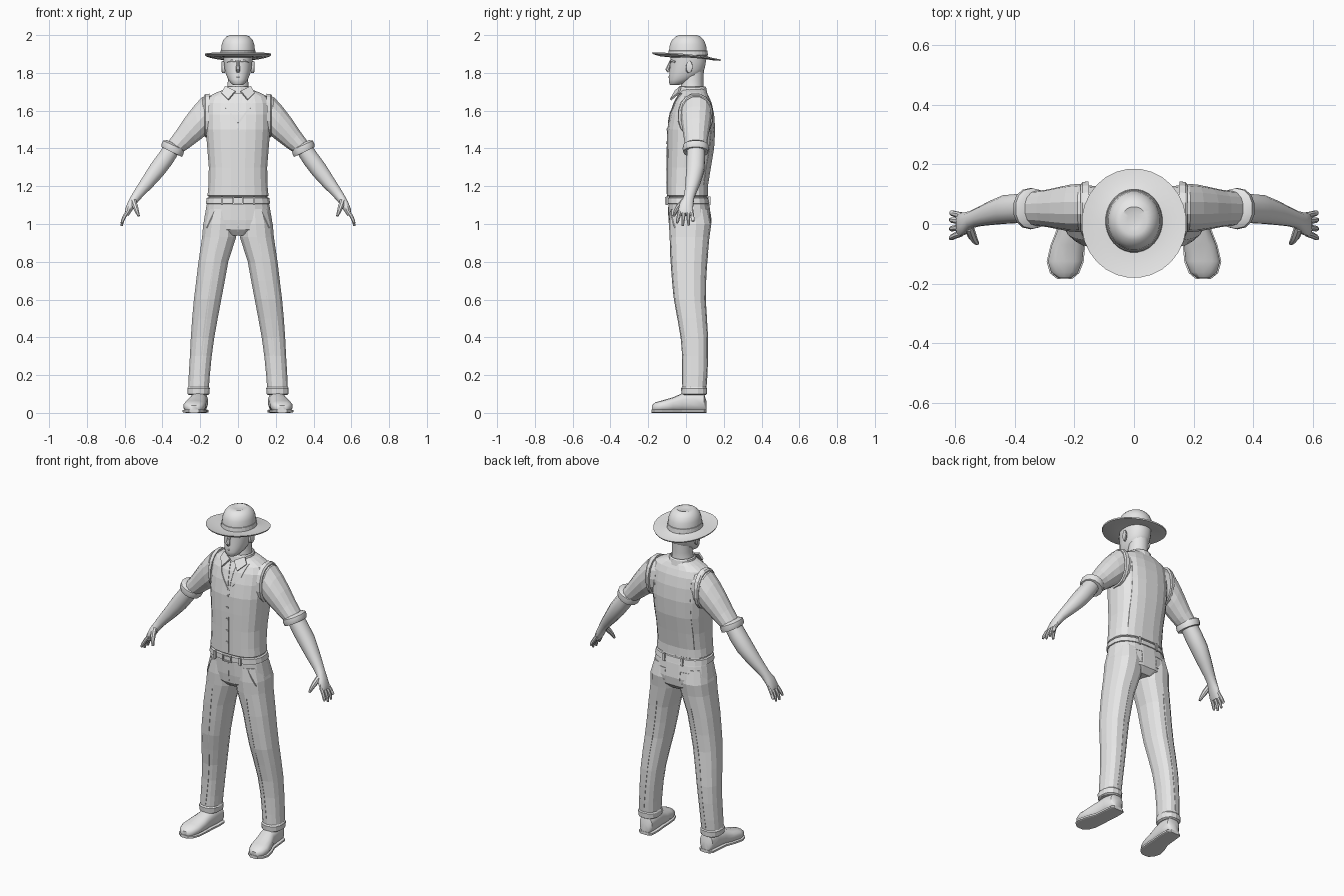
import bpy, bmesh, math
from mathutils import Vector as V
from mathutils.bvhtree import BVHTree

grey = bpy.data.materials.new("light_grey")
grey.diffuse_color = (0.8, 0.8, 0.8, 1)
smooth = []


def finish(name, bm, mirror=False, soft=False):
    bmesh.ops.recalc_face_normals(bm, faces=bm.faces)
    me = bpy.data.meshes.new(name)
    bm.to_mesh(me)
    bm.free()
    me.materials.append(grey)
    ob = bpy.data.objects.new(name, me)
    bpy.context.collection.objects.link(ob)
    if mirror:
        ob.modifiers.new("mirror", 'MIRROR').use_mirror_merge = False
    if soft:
        smooth.append(ob)
    return ob


def loft(name, rings, n=16, p=2.0, mirror=False, soft=False, warp=None):
    """Skin through rings of (centre, half axis u, half axis v), superellipse power p."""
    bm = bmesh.new()
    rows = []
    for c, u, v in rings:
        row = []
        for i in range(n):
            a = 2 * math.pi * (i + 0.5) / n
            s, t = math.cos(a), math.sin(a)
            s = math.copysign(abs(s) ** (2 / p), s)
            t = math.copysign(abs(t) ** (2 / p), t)
            co = V(c) + V(u) * s + V(v) * t
            row.append(bm.verts.new(warp(co) if warp else co))
        rows.append(row)
    for a, b in zip(rows, rows[1:]):
        for i in range(n):
            j = (i + 1) % n
            bm.faces.new((a[i], a[j], b[j], b[i]))
    bm.faces.new(rows[0])
    bm.faces.new(rows[-1])
    return finish(name, bm, mirror, soft)


def span(x0, z0, x1, z1, y0, y1):
    """Ring between two points in the xz plane, reaching from y0 to y1."""
    return (((x0 + x1) / 2, (y0 + y1) / 2, (z0 + z1) / 2),
            ((x1 - x0) / 2, 0, (z1 - z0) / 2), (0, (y1 - y0) / 2, 0))


def level(z, r, y0, y1):
    return span(-r, z, r, z, y0, y1)


def tube(name, pts, radii, n=6, mirror=False, soft=False):
    pts = [V(q) for q in pts]
    if not isinstance(radii, (list, tuple)):
        radii = [radii] * len(pts)
    rings = []
    for i, q in enumerate(pts):
        t = (pts[min(i + 1, len(pts) - 1)] - pts[max(i - 1, 0)]).normalized()
        u = t.cross(V((0, 1, 0)) if abs(t.y) < 0.9 else V((0, 0, 1))).normalized()
        rings.append((q, u * radii[i], t.cross(u) * radii[i]))
    return loft(name, rings, n, 2, mirror, soft)


def box(name, c, s, mirror=False):
    bm = bmesh.new()
    bmesh.ops.create_cube(bm, size=1)
    for v in bm.verts:
        v.co = V(c) + V(a * b for a, b in zip(v.co, s))
    return finish(name, bm, mirror)


def seam(name, ob, pts, side=-1, r=0.003, mirror=True):
    """Raised stitch line laid on the front (-1) or back (1) of a part."""
    tree = BVHTree.FromPolygons([v.co for v in ob.data.vertices],
                                [f.vertices for f in ob.data.polygons])
    out = []
    for (x0, z0), (x1, z1) in zip(pts, pts[1:]):
        for k in range(6):
            hit = tree.ray_cast(V((x0 + (x1 - x0) * k / 5, side, z0 + (z1 - z0) * k / 5)),
                                V((0, -side, 0)))[0]
            if hit and (not out or (hit - out[-1]).length > 1e-4):
                out.append(hit)
    if len(out) > 1:
        tube(name, out, r, 4, mirror)


# vest and shoulders
vest = loft("vest", [level(*r) for r in (
    (1.145, .155, -.095, .11), (1.15, .163, -.102, .118), (1.2, .158, -.102, .117),
    (1.3, .156, -.102, .133), (1.4, .164, -.102, .15), (1.5, .172, -.1, .156),
    (1.58, .173, -.085, .15), (1.64, .171, -.065, .137), (1.675, .157, -.045, .122),
    (1.698, .11, -.032, .11), (1.715, .065, -.025, .1))], 20, 2.6)
seam("vest_neckline", vest, [(.088, 1.69), (.065, 1.62), (.002, 1.535)], r=.006)
seam("vest_front_edge", vest, [(.008, 1.53), (.008, 1.35), (.008, 1.16)], r=.002, mirror=False)
seam("shirt_opening", vest, [(.022, 1.685), (.012, 1.62), (.006, 1.55)], r=.004)
for z in (1.22, 1.29, 1.36, 1.43, 1.5):
    box("vest_button", (0, -.102 if z < 1.48 else -.1, z), (.011, .008, .011))
seam("vest_back_seam", vest, [(.12, 1.62), (.12, 1.45), (.12, 1.2)], 1, .0015)
loft("vest_armhole", [span(.15, 1.692, .158, 1.455, -.045, .145),
                      span(.172, 1.69, .172, 1.455, -.04, .142),
                      span(.18, 1.683, .176, 1.462, -.03, .135)], 16, 2.2, True)

# trousers
hips = loft("trouser_hips", [level(*r) for r in (
    (1.17, .15, -.09, .108), (1.1, .168, -.095, .125), (1.02, .182, -.092, .136),
    (.97, .175, -.086, .13), (.94, .1, -.06, .1))], 20, 2.5)
leg = loft("trouser_leg", [span(a, z, b, z, c, d) for z, a, b, c, d in (
    (1.08, .01, .165, -.085, .118), (1.0, .002, .186, -.09, .134), (.93, .008, .192, -.087, .124),
    (.8, .05, .211, -.08, .112), (.7, .068, .223, -.073, .106), (.6, .087, .235, -.064, .104),
    (.5, .106, .244, -.045, .11), (.4, .124, .251, -.028, .116), (.3, .138, .256, -.02, .116),
    (.2, .148, .262, -.019, .112), (.13, .153, .265, -.02, .107))], 14, 2.4, True)
loft("trouser_cuff", [span(a, z, b, z, c, d) for z, a, b, c, d in (
    (.14, .154, .263, -.018, .105), (.13, .148, .27, -.026, .112),
    (.1, .15, .269, -.024, .111), (.095, .158, .262, -.016, .103))], 14, 2.4, True)
seam("trouser_crease", leg, [(.115, .9), (.16, .55), (.205, .15)])
seam("trouser_back_crease", leg, [(.115, .85), (.17, .5), (.208, .15)], 1)
seam("front_pocket", leg, [(.12, 1.075), (.165, .98)])
seam("back_pocket", hips, [(.05, 1.06), (.13, 1.06), (.13, .99), (.05, .99), (.05, 1.06)], 1)
seam("trouser_fly", hips, [(.0, 1.09), (.0, .96)], mirror=False)

# belt, buckle and loops
loft("belt", [level(*r) for r in (
    (1.142, .155, -.09, .112), (1.138, .167, -.103, .122),
    (1.108, .172, -.104, .128), (1.104, .16, -.092, .118))], 20, 2.5)
for z in (1.107, 1.14):
    box("buckle_bar", (0, -.105, z), (.058, .012, .007))
box("buckle_side", (.026, -.105, 1.123), (.007, .012, .035), True)
box("belt_loop", (.085, -.1, 1.123), (.012, .012, .045), True)
box("back_belt_loop", (.06, .123, 1.123), (.012, .012, .045), True)

# shoes: section rows run from heel to toe
shoe = ((.108, .203, .026, .06), (.095, .203, .042, .1), (.04, .205, .046, .11),
        (-.02, .211, .046, .1), (-.07, .222, .055, .078), (-.125, .231, .059, .062),
        (-.162, .233, .046, .052), (-.181, .233, .022, .036))
loft("shoe", [((x, y, h / 2 + .004), (w, 0, 0), (0, 0, h / 2)) for y, x, w, h in shoe],
     14, 2.5, True, True)
loft("shoe_sole", [((x, y * 1.015, .009), (w + .004, 0, 0), (0, 0, .009)) for y, x, w, h in shoe],
     12, 5, True)

# arms
loft("shirt_sleeve", [span(*r) for r in (
    (.12, 1.685, .12, 1.47, -.01, .125), (.19, 1.675, .174, 1.465, -.027, .135),
    (.235, 1.625, .195, 1.448, -.025, .132), (.285, 1.56, .22, 1.43, -.018, .124),
    (.328, 1.495, .26, 1.4, -.01, .115), (.375, 1.43, .3, 1.375, -.005, .11))], 14, 2.2, True)
loft("rolled_cuff", [span(*r) for r in (
    (.375, 1.445, .295, 1.402, 0, .105), (.398, 1.442, .284, 1.39, -.016, .12),
    (.406, 1.424, .287, 1.37, -.018, .121), (.405, 1.408, .296, 1.354, -.014, .118),
    (.392, 1.4, .308, 1.36, 0, .105))], 14, 2.2, True, True)
loft("forearm", [span(x + r * .75, z + r * .66, x - r * .75, z - r * .66, a, b)
                 for x, z, r, a, b in (
    (.345, 1.405, .045, .005, .1), (.385, 1.345, .047, .002, .102), (.43, 1.285, .046, 0, .098),
    (.478, 1.222, .038, -.004, .078), (.52, 1.17, .03, -.008, .056), (.545, 1.137, .025, -.014, .044),
    (.565, 1.105, .023, -.034, .04), (.583, 1.07, .019, -.042, .038), (.59, 1.05, .013, -.038, .034))],
     12, 2.2, True, True)
for y, d, end in ((-.032, -.016, 1.005), (-.011, -.006, .99), (.01, .004, .993), (.029, .01, 1.015)):
    tube("finger", [(.58, y, 1.072), (.599, y + d * .4, 1.043), (.611, y + d * .8, 1.018),
                    (.616, y + d, end)], [.011, .0105, .0095, .006], 8, True, True)
tube("thumb", [(.553, -.012, 1.12), (.543, -.04, 1.09), (.534, -.056, 1.065), (.526, -.065, 1.042)],
     [.016, .015, .011, .007], 8, True, True)

# neck, head and face
loft("neck", [level(*r) for r in ((1.67, .075, -.03, .1), (1.72, .058, -.03, .092),
                                  (1.76, .055, -.022, .092), (1.82, .056, -.02, .095))], 14, 2, soft=True)
loft("head", [level(*r) for r in (
    (1.735, .022, -.082, -.045), (1.742, .036, -.089, -.01), (1.765, .053, -.092, .04),
    (1.79, .064, -.09, .08), (1.82, .072, -.088, .1), (1.86, .077, -.084, .107),
    (1.9, .08, -.084, .108))], 16, 2.2, soft=True)
tube("nose", [(0, -.08, 1.862), (0, -.09, 1.84), (0, -.098, 1.818), (0, -.09, 1.806)],
     [.008, .009, .013, .009], 8, soft=True)
tube("brow", [(.012, -.083, 1.86), (.035, -.077, 1.864), (.056, -.058, 1.858)],
     [.006, .008, .005], 6, True, True)
tube("mouth", [(-.02, -.084, 1.778), (0, -.091, 1.778), (.02, -.084, 1.778)], [.002, .004, .002], 6)
loft("ear", [((.07, .012, 1.83), (0, .012, .02), (0, -.006, .022)),
             ((.084, .018, 1.832), (0, .016, .012), (0, -.006, .03)),
             ((.088, .022, 1.833), (0, .012, .008), (0, -.004, .024))], 10, 2, True, True)

# shirt collar
loft("collar_band", [level(*r) for r in ((1.69, .08, -.05, .115), (1.722, .073, -.042, .108),
                                         (1.728, .066, -.036, .102), (1.71, .06, -.03, .095))], 16, 2)
bm = bmesh.new()
bm.faces.new([bm.verts.new(q) for q in ((.012, -.052, 1.7), (.05, -.078, 1.655),
                                        (.085, -.035, 1.69), (.066, -.025, 1.726))])
flap = finish("collar_flap", bm, True)
flap.modifiers.new("thickness", 'SOLIDIFY').thickness = .01


# hat: brim dips to the back and curls up at the sides
def tilt(co):
    r = math.hypot(co.x, co.y)
    w = max(0, min(1, (r - .08) / .08))
    co.z += w * (-.1 * co.y + .35 * co.x ** 2)
    return co


loft("hat", [level(*r) for r in (
    (1.882, .08, -.085, .105), (1.878, .13, -.135, .145), (1.882, .174, -.178, .183),
    (1.889, .176, -.181, .186), (1.887, .13, -.135, .145), (1.893, .094, -.093, .114),
    (1.92, .09, -.09, .111), (1.95, .087, -.086, .107), (1.975, .078, -.074, .095),
    (1.992, .062, -.055, .077), (2.0, .044, -.036, .058), (1.994, .022, -.015, .04))],
     28, 2, soft=True, warp=tilt)
loft("hat_band", [level(*r) for r in ((1.892, .092, -.092, .113), (1.894, .096, -.096, .117),
                                      (1.917, .093, -.093, .114), (1.919, .088, -.088, .109))], 28, 2)

# rounded parts get smooth shading with sharp edges kept
bpy.ops.object.select_all(action='DESELECT')
for ob in smooth:
    ob.select_set(True)
bpy.context.view_layer.objects.active = smooth[0]
bpy.ops.object.shade_smooth_by_angle(angle=math.radians(40))
